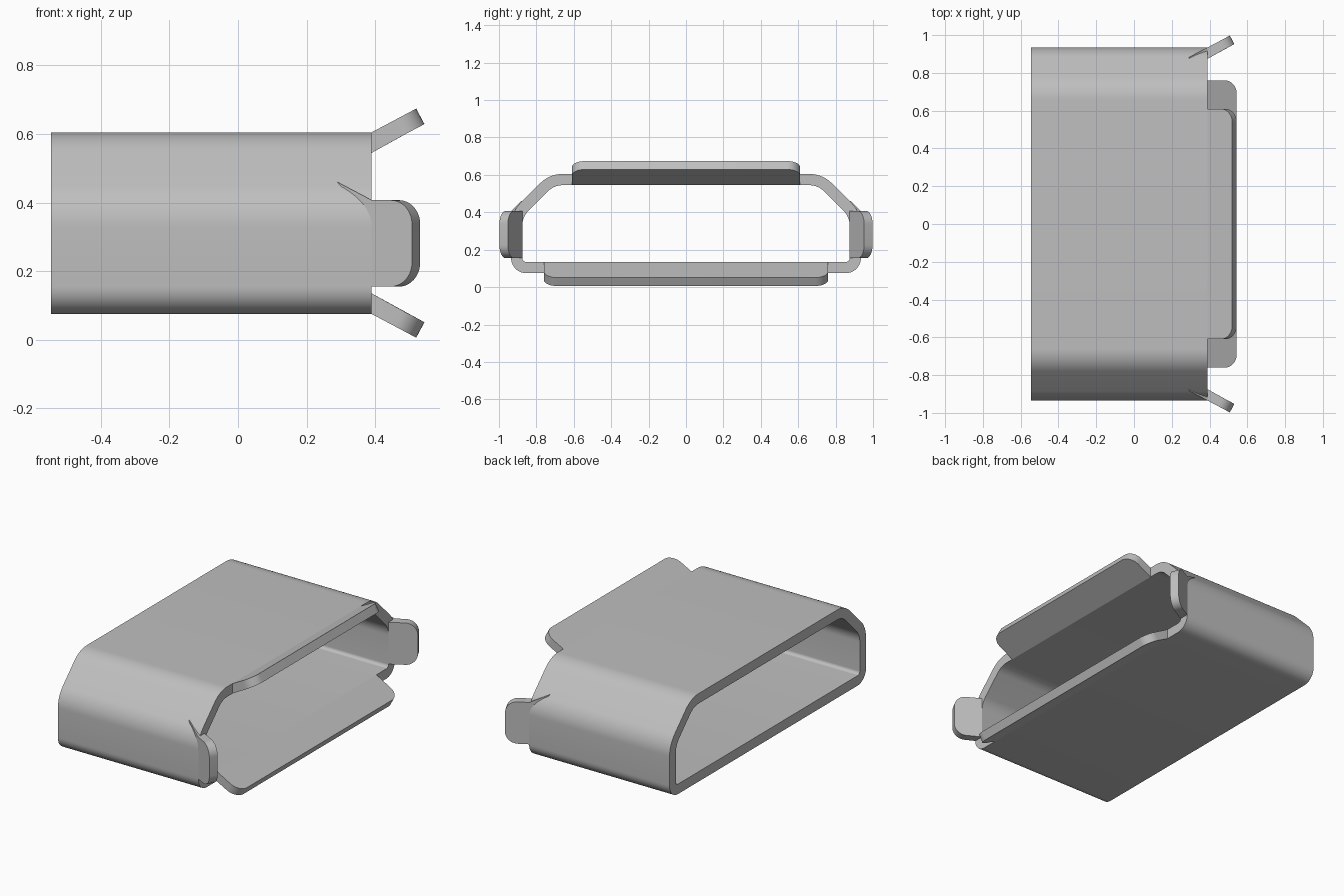
import bpy, bmesh
from math import sin, cos, tan, atan2, pi, radians
from mathutils import Vector

cube = bpy.data.objects.get("Cube")
if cube:
    bpy.data.objects.remove(cube)

grey = bpy.data.materials.new("light_grey")
grey.use_nodes = True
colour = (0.52, 0.52, 0.52, 1)
grey.diffuse_color = colour
grey.node_tree.nodes["Principled BSDF"].inputs["Base Color"].default_value = colour

BACK, MOUTH, WALL = -0.545, 0.39, 0.06
SLOPE, SHEET = radians(28), 0.051


def rounded(corners, steps=10):
    """Outline from (a, b, radius) corners, each replaced by a tangent arc."""
    out = []
    for i, (a, b, r) in enumerate(corners):
        p = Vector((a, b))
        if r == 0:
            out.append(p)
            continue
        d0 = (Vector(corners[i - 1][:2]) - p).normalized()
        d1 = (Vector(corners[(i + 1) % len(corners)][:2]) - p).normalized()
        half = d0.angle(d1) / 2
        centre = p + (d0 + d1).normalized() * (r / sin(half))
        start = p + d0 * (r / tan(half)) - centre
        end = p + d1 * (r / tan(half)) - centre
        sweep = atan2(start.x * end.y - start.y * end.x, start.dot(end))
        for k in range(steps + 1):
            t = sweep * k / steps
            out.append(centre + Vector((start.x * cos(t) - start.y * sin(t),
                                        start.x * sin(t) + start.y * cos(t))))
    return out


def loft(name, rings, closed=False):
    """Join matching rings; cap the ends, or close the loop of rings."""
    bm = bmesh.new()
    rows = [[bm.verts.new(p) for p in ring] for ring in rings]
    pairs = list(zip(rows, rows[1:]))
    if closed:
        pairs.append((rows[-1], rows[0]))
    else:
        bm.faces.new(rows[0])
        bm.faces.new(rows[-1])
    n = len(rows[0])
    for a, b in pairs:
        for i in range(n):
            j = (i + 1) % n
            bm.faces.new((a[i], a[j], b[j], b[i]))
    bmesh.ops.recalc_face_normals(bm, faces=bm.faces)
    mesh = bpy.data.meshes.new(name)
    bm.to_mesh(mesh)
    bm.free()
    mesh.materials.append(grey)
    obj = bpy.data.objects.new(name, mesh)
    bpy.context.collection.objects.link(obj)
    bpy.ops.object.select_all(action='DESELECT')
    obj.select_set(True)
    bpy.context.view_layer.objects.active = obj
    bpy.ops.object.shade_smooth_by_angle(angle=radians(30))
    return obj


# Hollow sleeve: flat floor, upright sides, chamfered shoulders
def sleeve_outline(inset):
    side, low, high = 0.935 - inset, 0.075 + inset, 0.605 - inset
    diagonal = 1.335 - inset * 2 ** 0.5
    r_low, r_top = 0.08 - inset, 0.17 - inset
    right = [(side, low, r_low), (side, diagonal - side, r_top),
             (diagonal - high, high, r_top)]
    return rounded(right + [(-y, z, r) for y, z, r in reversed(right)])


outer, inner = sleeve_outline(0), sleeve_outline(WALL)
loft("sleeve", [[(x, p.x, p.y) for p in outline] for outline, x in
                ((outer, BACK), (outer, MOUTH), (inner, MOUTH), (inner, BACK))], closed=True)


# Flared lips around the mouth
def lip(name, low, high, length, place):
    outline = rounded([(0, low, 0), (length, low, 0.07),
                       (length, high, 0.07), (0, high, 0)])
    c, s = cos(SLOPE), sin(SLOPE)
    face = [place(MOUTH + p.x * c, p.x * s, p.y) for p in outline]
    under = [place(MOUTH + p.x * c + SHEET * s, p.x * s - SHEET * c, p.y)
             if p.x > 1e-5 else place(MOUTH, -WALL, p.y) for p in outline]
    loft(name, [face, under])


lip("top_lip", -0.61, 0.61, 0.147, lambda x, d, w: (x, w, 0.605 + d))
lip("bottom_lip", -0.76, 0.76, 0.147, lambda x, d, w: (x, w, 0.075 - d))
for name, sign in (("back", 1), ("front", -1)):
    lip(name + "_lip", 0.155, 0.407, 0.133,
        lambda x, d, w: (x, sign * (0.935 + d), w))
    # Small sliver where the side lip runs back into the shoulder
    plane = [(MOUTH, 0.935, 0.407), (0.29, 0.882, 0.46), (MOUTH, 0.935, 0.33)]
    loft(name + "_lip_gusset", [[(x, sign * (y - t), z) for x, y, z in plane]
                                for t in (0, 0.03)])
